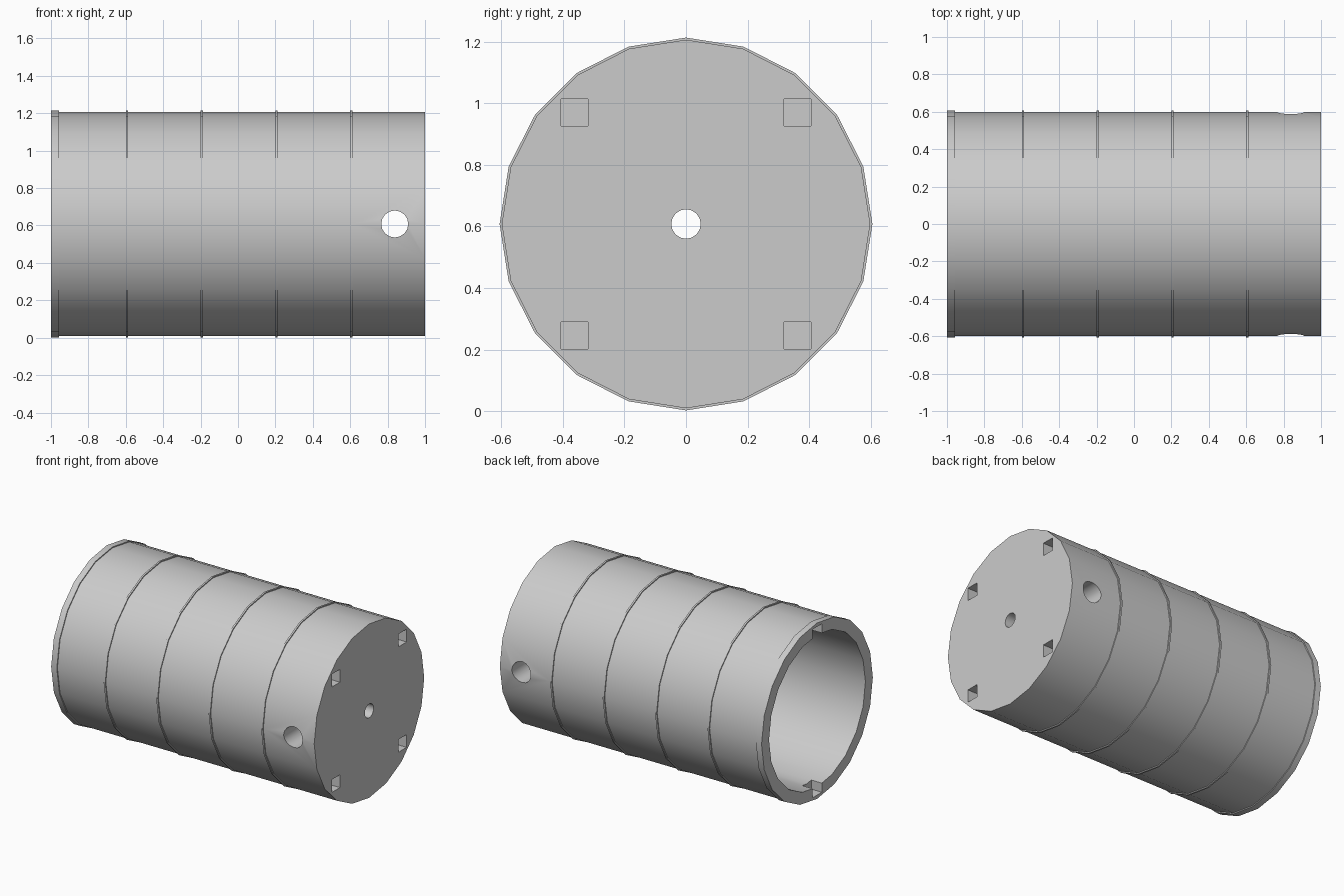
import bpy, bmesh, math

cube = bpy.data.objects.get("Cube")
if cube:
    bpy.data.objects.remove(cube, do_unlink=True)

SIDES = 20
AXIS_Z = 0.608
SHELL_R, RIB_R, BORE_R = 0.599, 0.606, 0.525

grey = bpy.data.materials.new("light grey")
grey.use_nodes = True
grey.diffuse_color = (0.6, 0.6, 0.6, 1)
for node in grey.node_tree.nodes:
    if node.type == 'BSDF_PRINCIPLED':
        node.inputs["Base Color"].default_value = (0.6, 0.6, 0.6, 1)


def lathe(name, profile):
    """Turn an (x, radius) profile about the long axis and cap both ends."""
    bm = bmesh.new()
    rings = []
    for x, r in profile:
        angles = [math.tau * i / SIDES for i in range(SIDES)]
        rings.append([bm.verts.new((x, r * math.cos(a), AXIS_Z + r * math.sin(a)))
                      for a in angles])
    for a, b in zip(rings, rings[1:]):
        for i in range(SIDES):
            j = (i + 1) % SIDES
            bm.faces.new((a[i], a[j], b[j], b[i]))
    bm.faces.new(rings[0])
    bm.faces.new(rings[-1])
    bmesh.ops.recalc_face_normals(bm, faces=bm.faces)
    mesh = bpy.data.meshes.new(name)
    bm.to_mesh(mesh)
    bm.free()
    obj = bpy.data.objects.new(name, mesh)
    bpy.context.collection.objects.link(obj)
    mesh.materials.append(grey)
    return obj


def cut(target, cutter):
    """Subtract a cutter, then discard it."""
    cutter.hide_render = True
    bpy.ops.object.select_all(action='DESELECT')
    bpy.context.view_layer.objects.active = target
    target.select_set(True)
    mod = target.modifiers.new("cut", 'BOOLEAN')
    mod.operation = 'DIFFERENCE'
    mod.solver = 'EXACT'
    mod.object = cutter
    bpy.ops.object.modifier_apply(modifier=mod.name)
    bpy.data.objects.remove(cutter, do_unlink=True)


def box(location, size):
    bpy.ops.mesh.primitive_cube_add(size=1, location=location)
    obj = bpy.context.object
    obj.scale = size
    bpy.context.view_layer.update()
    return obj


def rod(location, radius, depth, rotation):
    bpy.ops.mesh.primitive_cylinder_add(vertices=16, radius=radius, depth=depth,
                                        location=location, rotation=rotation)
    return bpy.context.object


# Drum: deep bore, open rim, four thin ribs and a thick solid end
profile = [(0.6, BORE_R), (-1, BORE_R), (-1, RIB_R), (-0.957, RIB_R), (-0.957, SHELL_R)]
for x in (-0.6, -0.2, 0.2, 0.6):
    profile += [(x, SHELL_R), (x, RIB_R), (x + 0.012, RIB_R), (x + 0.012, SHELL_R)]
profile.append((1, SHELL_R))
drum = lathe("drum", profile)

# Central shaft hole and cross hole through the solid end
cut(drum, rod((0.8, 0, AXIS_Z), 0.048, 0.8, (0, math.pi / 2, 0)))
cut(drum, rod((0.838, 0, AXIS_Z), 0.072, 1.6, (math.pi / 2, 0, 0)))

# Square sockets in the solid end
for sy in (-1, 1):
    for sz in (-1, 1):
        cut(drum, box((1, sy * 0.363, AXIS_Z + sz * 0.363), (0.2, 0.088, 0.088)))

# Notches inside the open rim, top and bottom
for sz in (-1, 1):
    cut(drum, box((-1, 0, AXIS_Z + sz * 0.54), (0.16, 0.1, 0.08)))

bpy.ops.object.select_all(action='DESELECT')
drum.select_set(True)
bpy.context.view_layer.objects.active = drum
bpy.ops.object.shade_smooth_by_angle(angle=math.radians(30))
